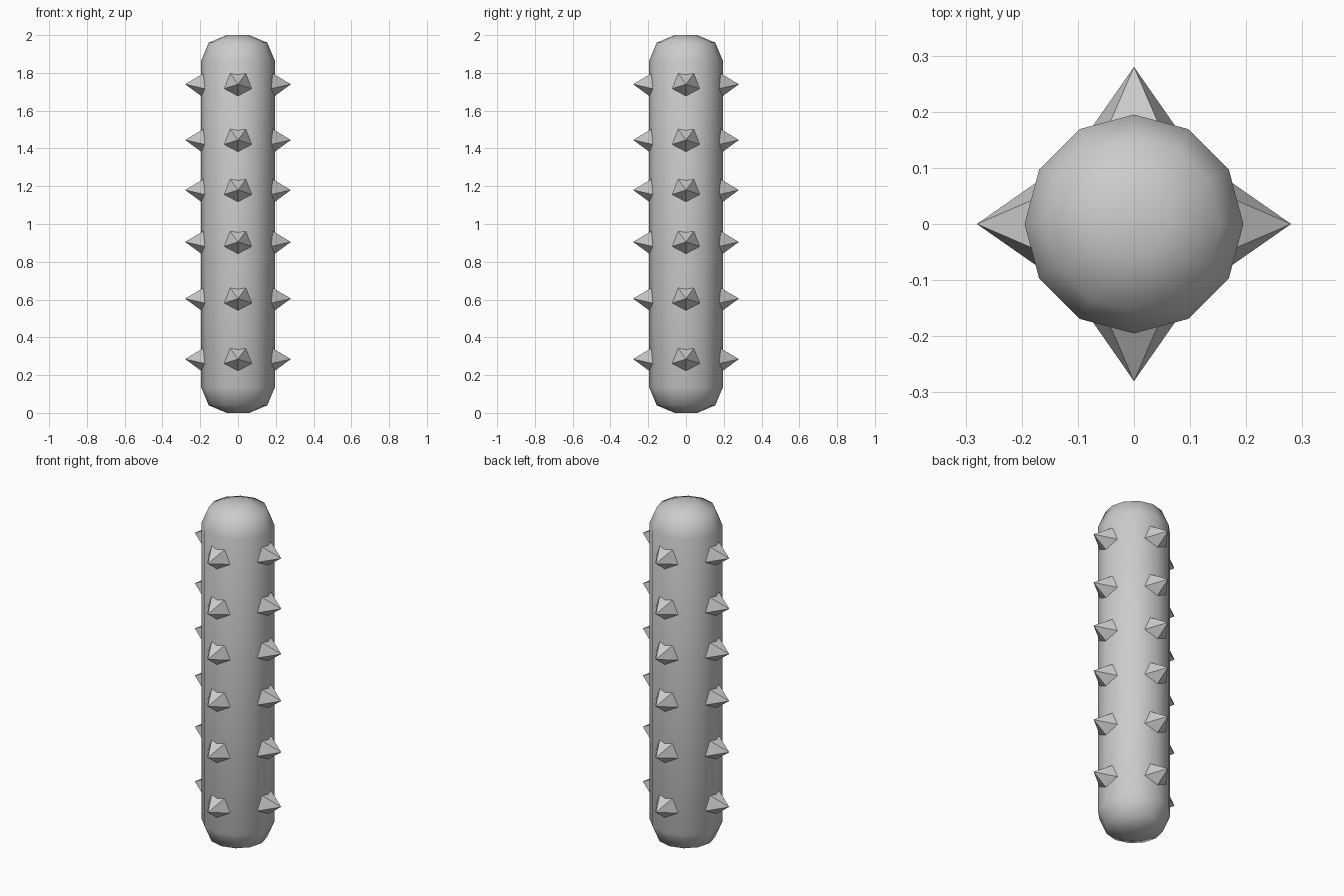
import bpy, bmesh, math
from mathutils import Matrix

if "Cube" in bpy.data.objects:
    bpy.data.objects.remove(bpy.data.objects["Cube"])

def new_object(name, bm):
    bmesh.ops.recalc_face_normals(bm, faces=bm.faces[:])
    mesh = bpy.data.meshes.new(name)
    bm.to_mesh(mesh)
    bm.free()
    obj = bpy.data.objects.new(name, mesh)
    bpy.context.collection.objects.link(obj)
    return obj

# Twelve-sided rounded post, mirrored profile from bottom to top
SIDES = 12
half = [(0.06, 0.0), (0.155, 0.04), (0.195, 0.135)]
profile = half + [(r, 2 - z) for r, z in reversed(half)]
bm = bmesh.new()
rings = [[bm.verts.new((r * math.cos(i * math.tau / SIDES), r * math.sin(i * math.tau / SIDES), z))
          for i in range(SIDES)] for r, z in profile]
for low, high in zip(rings, rings[1:]):
    for i in range(SIDES):
        j = (i + 1) % SIDES
        bm.faces.new((low[i], low[j], high[j], high[i]))
bm.faces.new(rings[0])
bm.faces.new(rings[-1])
post = new_object("post", bm)
for p in post.data.polygons:
    p.use_smooth = True

# Rows of four flat-faced five-sided spikes, one edge pointing down
BASE, TIP, RADIUS, N = 0.16, 0.28, 0.088, 5
for row, z in enumerate((0.285, 0.605, 0.905, 1.18, 1.445, 1.74)):
    bm = bmesh.new()
    for k in range(4):
        turn = Matrix.Translation((0, 0, z)) @ Matrix.Rotation(k * math.pi / 2, 4, 'Z')
        tip = bm.verts.new(turn @ Matrix.Translation((TIP, 0, 0)).translation)
        ring = []
        for i in range(N):
            a = -math.pi / 2 + i * math.tau / N
            v = Matrix.Translation((BASE, RADIUS * math.cos(a), RADIUS * math.sin(a))).translation
            ring.append(bm.verts.new(turn @ v))
        for i in range(N):
            bm.faces.new((ring[i], ring[(i + 1) % N], tip))
        bm.faces.new(ring)
    new_object(f"spike_row_{row + 1}", bm)
